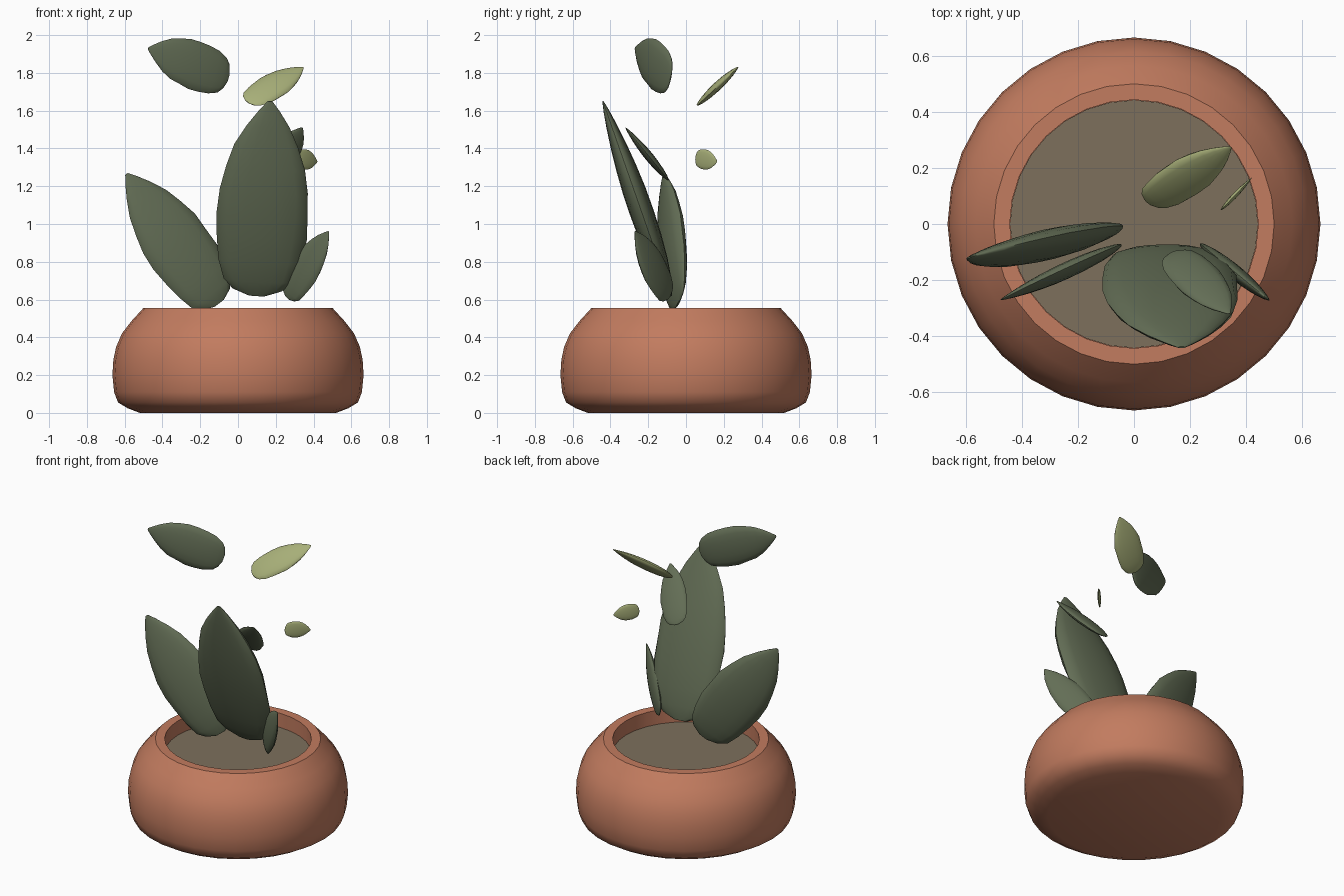
import bpy, bmesh, math, random
from mathutils import Vector

if "Cube" in bpy.data.objects:
    bpy.data.objects.remove(bpy.data.objects["Cube"])

random.seed(4)


def material(name, rgb):
    m = bpy.data.materials.new(name)
    m.diffuse_color = (*rgb, 1)
    m.use_nodes = True
    m.node_tree.nodes["Principled BSDF"].inputs["Base Color"].default_value = m.diffuse_color
    return m


TERRACOTTA = material("terracotta", (0.54, 0.20, 0.115))
SOIL = material("soil", (0.205, 0.162, 0.107))
DARK_GREEN = material("dark green", (0.125, 0.155, 0.092))
LIGHT_GREEN = material("light green", (0.39, 0.43, 0.19))


def finish(bm, name, mat, angle):
    bmesh.ops.recalc_face_normals(bm, faces=bm.faces)
    me = bpy.data.meshes.new(name)
    bm.to_mesh(me)
    bm.free()
    ob = bpy.data.objects.new(name, me)
    bpy.context.collection.objects.link(ob)
    me.materials.append(mat)
    bpy.ops.object.select_all(action='DESELECT')
    ob.select_set(True)
    bpy.context.view_layer.objects.active = ob
    bpy.ops.object.shade_smooth_by_angle(angle=math.radians(angle))
    return ob


def skin(bm, rings):
    for a, b in zip(rings, rings[1:]):
        n = len(a)
        for i in range(n):
            bm.faces.new((a[i], a[(i + 1) % n], b[(i + 1) % n], b[i]))


def lathe(name, profile, mat, n=32):
    bm = bmesh.new()
    rings = [[bm.verts.new((r * math.cos(2 * math.pi * i / n),
                            r * math.sin(2 * math.pi * i / n), z))
              for i in range(n)] for r, z in profile]
    skin(bm, rings)
    bm.faces.new(rings[0])
    bm.faces.new(rings[-1])
    return finish(bm, name, mat, 40)


# Squat bowl with a recessed opening
lathe("pot", [(0.52, 0), (0.585, 0.025), (0.635, 0.055), (0.656, 0.11), (0.665, 0.2),
              (0.66, 0.28), (0.645, 0.35), (0.615, 0.42), (0.565, 0.485), (0.5, 0.556),
              (0.443, 0.556), (0.443, 0.45)], TERRACOTTA)
lathe("soil", [(0.442, 0.44), (0.442, 0.462)], SOIL)

# Pad outline: position along the pad, relative width, relative thickness
PAD = [(0.0, 0.18, 0.1), (0.03, 0.52, 0.3), (0.08, 0.74, 0.52), (0.18, 0.89, 0.78),
       (0.3, 0.97, 0.94), (0.42, 1.0, 1.0), (0.54, 0.97, 0.98), (0.66, 0.86, 0.86),
       (0.77, 0.69, 0.68), (0.87, 0.46, 0.46), (0.95, 0.22, 0.24), (1.0, 0.05, 0.05)]


def pad(name, base, tip, normal, half_width, mat=DARK_GREEN, n=16):
    base, tip = Vector(base), Vector(tip)
    axis = tip - base
    side = axis.cross(Vector(normal)).normalized()
    up = side.cross(axis).normalized()
    thick = 0.058 * axis.length
    bm = bmesh.new()
    rings = []
    for t, w, h in PAD:
        ring = []
        for i in range(n):
            a = 2 * math.pi * i / n
            wobble = 1 + random.uniform(-0.03, 0.03) * abs(math.cos(a)) ** 4
            ring.append(bm.verts.new(base + axis * t
                                     + side * (half_width * w * math.cos(a) * wobble)
                                     + up * (thick * h * math.sin(a))))
        rings.append(ring)
    skin(bm, rings)
    bm.faces.new(rings[0])
    bm.faces.new(rings[-1])
    return finish(bm, name, mat, 50)


# Lower pads rising from the pot
pad("tall_pad", (0.10, -0.08, 0.62), (0.17, -0.44, 1.65), (0, -0.94, -0.34), 0.246)
pad("left_pad", (-0.10, -0.04, 0.58), (-0.59, -0.12, 1.265), (-0.26, 0.95, -0.14), 0.183)
pad("right_pad", (0.26, -0.09, 0.61), (0.48, -0.27, 0.96), (0.63, 0.77, 0), 0.095)
# Upper pads
pad("back_pad", (0.14, -0.10, 1.24), (0.34, -0.32, 1.51), (0, 0.77, 0.64), 0.088)
pad("upper_left_pad", (-0.05, -0.08, 1.775), (-0.475, -0.27, 1.93), (-0.42, 0.9, -0.06), 0.13)
# Young light pads
pad("young_pad", (0.05, 0.075, 1.645), (0.345, 0.275, 1.83), (0, -0.7, 0.71), 0.088, LIGHT_GREEN)
pad("young_bud", (0.31, 0.05, 1.35), (0.42, 0.165, 1.33), (-0.72, 0.69, 0), 0.053, LIGHT_GREEN)
